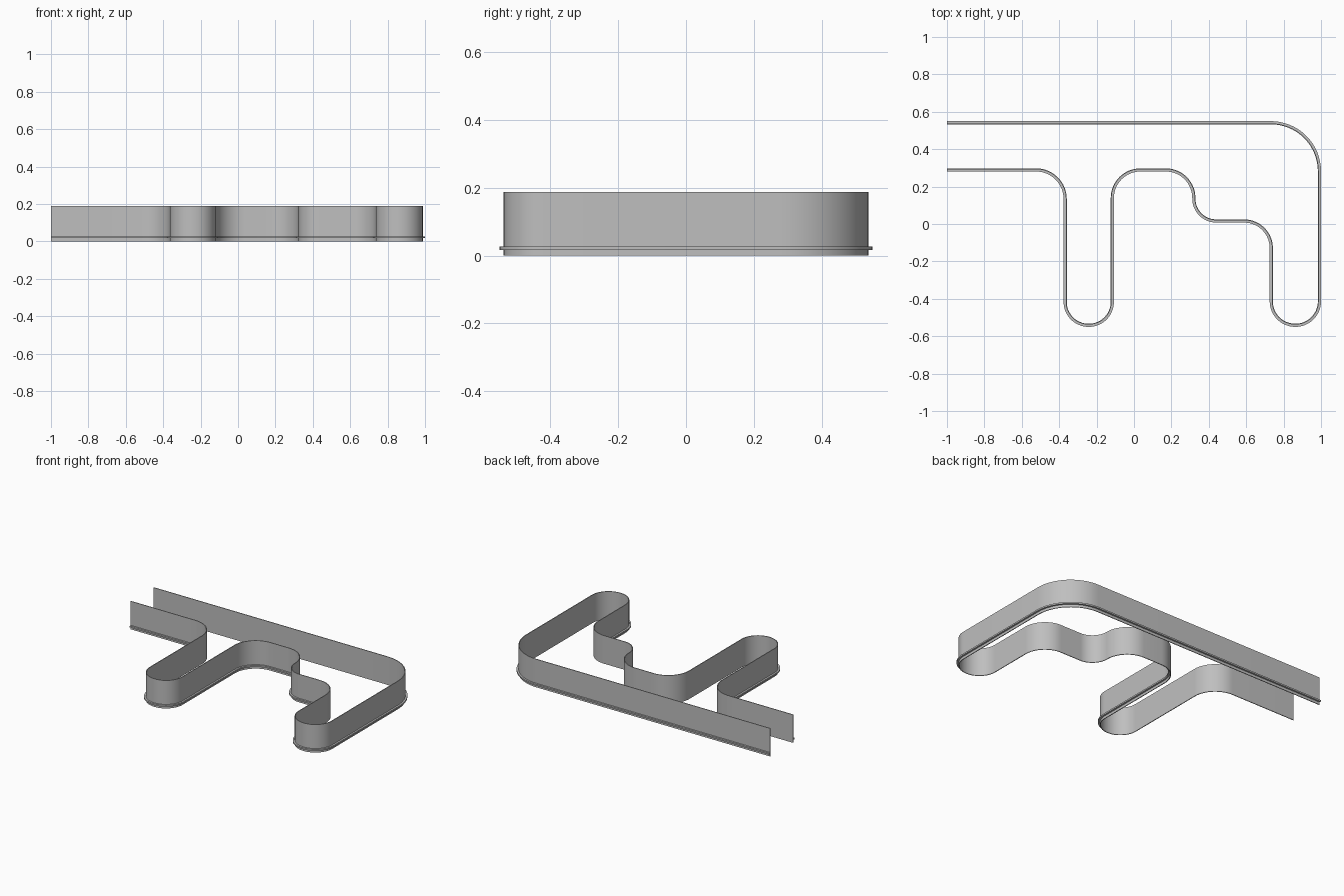
import bpy, bmesh, math
from mathutils import Vector

cube = bpy.data.objects.get("Cube")
if cube:
    bpy.data.objects.remove(cube, do_unlink=True)

grey = bpy.data.materials.new("plain grey")
grey.use_nodes = True
colour = (0.52, 0.52, 0.52, 1)
grey.diffuse_color = colour
grey.node_tree.nodes["Principled BSDF"].inputs["Base Color"].default_value = colour

# Outline corners: x, y, fillet radius (zero at the open ends)
CORNERS = [
    (-1, 0.289, 0), (-0.368, 0.289, 0.155),
    (-0.368, -0.5415, 0.125), (-0.116, -0.5415, 0.125),
    (-0.116, 0.289, 0.15), (0.32, 0.289, 0.15),
    (0.32, 0.016, 0.12), (0.734, 0.016, 0.145),
    (0.734, -0.5415, 0.128), (0.9915, -0.5415, 0.128),
    (0.9915, 0.5415, 0.26), (-1, 0.5415, 0),
]
STEPS = 16


def outline():
    """Points on the rounded outline, each with its outward normal."""
    pts = [Vector(c[:2]) for c in CORNERS]
    out = []
    for i, p in enumerate(pts):
        d_in = (p - pts[i - 1]).normalized() if i else None
        d_out = (pts[i + 1] - p).normalized() if i < len(pts) - 1 else None
        if d_in is None or d_out is None:
            d = d_in or d_out
            out.append((p, Vector((d.y, -d.x))))
            continue
        r = CORNERS[i][2]
        centre = p + (d_out - d_in) * r
        side = 1 if d_in.cross(d_out) > 0 else -1
        for k in range(STEPS + 1):
            a = math.pi / 2 * k / STEPS
            radial = d_in * math.sin(a) - d_out * math.cos(a)
            out.append((centre + radial * r, radial * side))
    return out


def sweep(name, inner, outer, bottom, top):
    """Run a rectangular section along the outline."""
    bm = bmesh.new()
    section = [(inner, bottom), (outer, bottom), (outer, top), (inner, top)]
    rings = []
    for p, n in outline():
        rings.append([bm.verts.new((*(p + n * o), z)) for o, z in section])
    for a, b in zip(rings, rings[1:]):
        for j in range(4):
            k = (j + 1) % 4
            bm.faces.new((a[j], a[k], b[k], b[j]))
    bm.faces.new(rings[0])
    bm.faces.new(rings[-1])
    bmesh.ops.recalc_face_normals(bm, faces=bm.faces)
    mesh = bpy.data.meshes.new(name)
    bm.to_mesh(mesh)
    bm.free()
    mesh.materials.append(grey)
    obj = bpy.data.objects.new(name, mesh)
    bpy.context.collection.objects.link(obj)
    bpy.ops.object.select_all(action='DESELECT')
    obj.select_set(True)
    bpy.context.view_layer.objects.active = obj
    bpy.ops.object.shade_smooth_by_angle(angle=math.radians(30))


# Tall thin wall, and the narrow ledge around its outer side
sweep("wall", -0.0085, -0.0035, 0, 0.188)
sweep("outer_ledge", -0.006, 0.0085, 0.017, 0.027)
